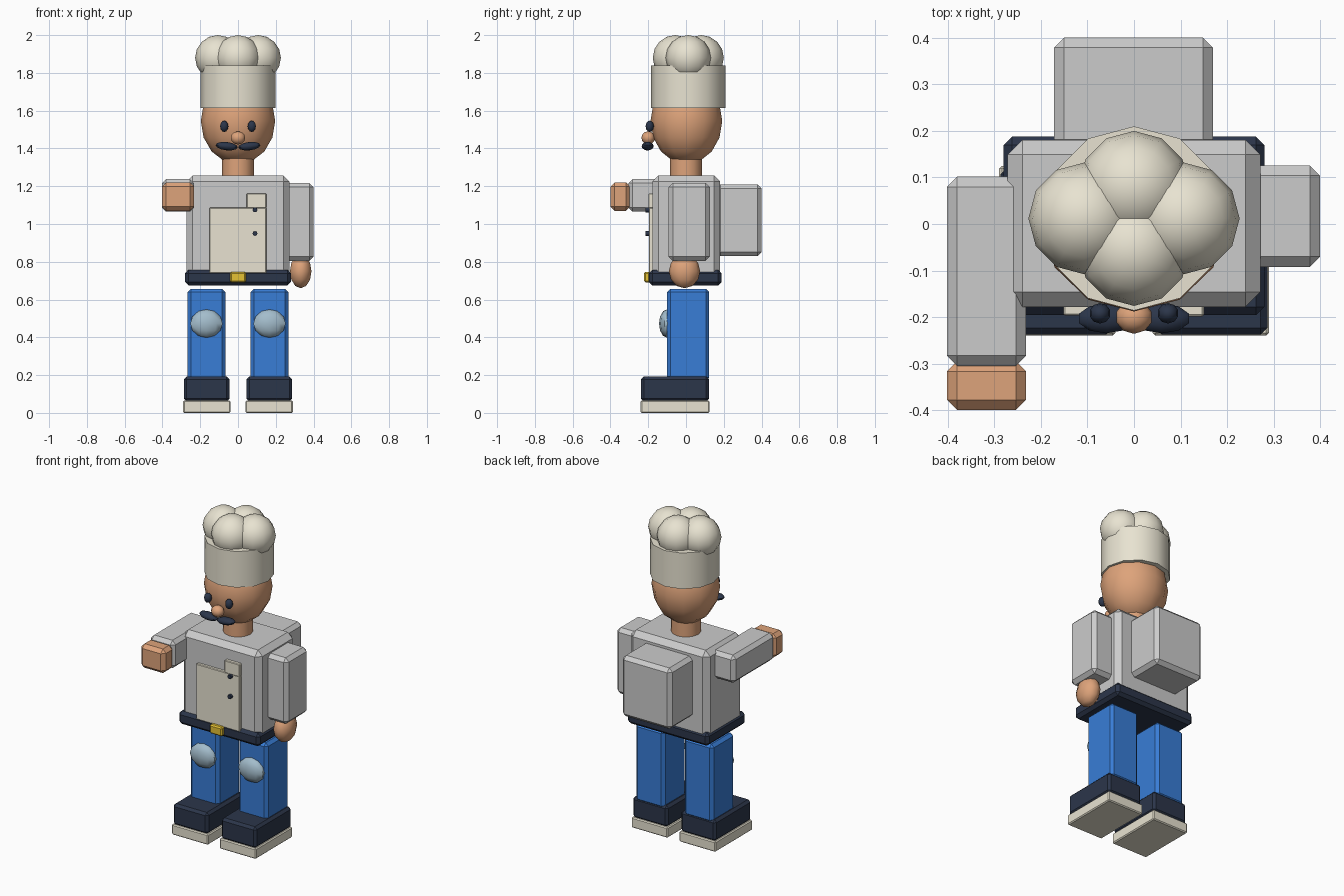
import bpy, math

if "Cube" in bpy.data.objects:
    bpy.data.objects.remove(bpy.data.objects["Cube"])


def material(name, rgb):
    m = bpy.data.materials.new(name)
    lin = [(c / 12.92 if c <= 0.04 else ((c + 0.055) / 1.055) ** 2.4) for c in rgb]
    m.diffuse_color = (*lin, 1)
    m.use_nodes = True
    m.node_tree.nodes["Principled BSDF"].inputs["Base Color"].default_value = m.diffuse_color
    return m


SKIN = material("skin", (0.87, 0.64, 0.48))
CREAM = material("cream", (0.91, 0.89, 0.82))
NAVY = material("navy", (0.17, 0.21, 0.29))
BLUE = material("blue", (0.22, 0.49, 0.84))
PATCH = material("patch", (0.64, 0.74, 0.80))
GOLD = material("gold", (0.90, 0.76, 0.20))
GREY = None


def finish(name, mat, smooth):
    ob = bpy.context.object
    ob.name = name
    if mat:
        ob.data.materials.append(mat)
    bpy.ops.object.transform_apply(location=False, rotation=True, scale=True)
    if smooth:
        bpy.ops.object.shade_smooth_by_angle(angle=math.radians(50))
    return ob


def box(name, x, y, z, mat=GREY, bevel=0.02):
    """Chamfered box from (min, max) ranges on each axis."""
    bpy.ops.mesh.primitive_cube_add(size=1, location=[sum(r) / 2 for r in (x, y, z)])
    bpy.context.object.scale = [r[1] - r[0] for r in (x, y, z)]
    ob = finish(name, mat, False)
    if bevel:
        mod = ob.modifiers.new("chamfer", 'BEVEL')
        mod.width = bevel
        mod.segments = 1
    return ob


def ball(name, loc, radii, mat, segs=12, rings=8, rot=(0, 0, 0)):
    bpy.ops.mesh.primitive_uv_sphere_add(segments=segs, ring_count=rings, radius=1,
                                         location=loc, rotation=rot)
    bpy.context.object.scale = radii
    return finish(name, mat, True)


def cylinder(name, loc, radius, depth, mat, sides=12, rot=(0, 0, 0)):
    bpy.ops.mesh.primitive_cylinder_add(vertices=sides, radius=radius, depth=depth,
                                        location=loc, rotation=rot)
    return finish(name, mat, True)


# Legs, boots and knee patches
for side, s in (("left", 1), ("right", -1)):
    def span(a, b):
        return tuple(sorted((s * a, s * b)))
    box(side + "_sole", span(0.04, 0.29), (-0.24, 0.125), (0, 0.065), CREAM, 0.006)
    box(side + "_boot", span(0.045, 0.287), (-0.238, 0.122), (0.06, 0.193), NAVY, 0.015)
    box(side + "_leg", span(0.067, 0.267), (-0.10, 0.123), (0.17, 0.657), BLUE, 0.018)
    ball(side + "_knee_patch", (s * 0.167, -0.10, 0.473), (0.09, 0.043, 0.075), PATCH, 10, 6)

# Torso, belt and buckle
box("torso", (-0.272, 0.272), (-0.178, 0.181), (0.70, 1.257), GREY, 0.032)
box("belt", (-0.28, 0.28), (-0.196, 0.188), (0.675, 0.757), NAVY, 0.018)
box("buckle", (-0.043, 0.043), (-0.222, -0.19), (0.69, 0.747), GOLD, 0.008)

# Front panel, lapel and buttons
box("front_panel", (-0.152, 0.15), (-0.197, -0.17), (0.74, 1.087), CREAM, 0.004)
box("lapel", (0.045, 0.15), (-0.199, -0.17), (1.083, 1.162), CREAM, 0.004)
for z in (0.95, 1.075):
    cylinder("button", (0.09, -0.205, z), 0.013, 0.02, NAVY, 8, (math.pi / 2, 0, 0))

# Backpack
box("backpack", (-0.172, 0.17), (0.16, 0.401), (0.83, 1.21), GREY, 0.022)

# Raised arm with fist
box("raised_sleeve", (-0.402, -0.232), (-0.305, 0.102), (1.065, 1.238), GREY, 0.022)
box("raised_fist", (-0.402, -0.232), (-0.40, -0.295), (1.07, 1.22), SKIN, 0.022)

# Hanging arm with hand
box("hanging_sleeve", (0.25, 0.40), (-0.092, 0.126), (0.805, 1.217), GREY, 0.022)
ball("hanging_hand", (0.332, -0.008, 0.75), (0.06, 0.083, 0.09), SKIN, 10, 6)

# Neck and head
cylinder("neck", (0, 0, 1.29), 0.085, 0.12, SKIN)
ball("head", (0, 0.002, 1.545), (0.197, 0.19, 0.228), SKIN, 12, 8)

# Face
ball("nose", (0, -0.20, 1.456), (0.04, 0.036, 0.035), SKIN, 10, 6)
for s in (1, -1):
    ball("eye", (s * 0.073, -0.192, 1.517), (0.023, 0.022, 0.03), NAVY, 10, 6)
    ball("moustache", (s * 0.06, -0.203, 1.412), (0.062, 0.032, 0.022), NAVY, 10, 6,
         (0, -s * math.radians(6), 0))

# Hat band and four puffs
cylinder("hat_band", (0, 0.012, 1.726), 0.198, 0.224, CREAM)
for dx, dy in ((0.107, 0), (-0.107, 0), (0, 0.068), (0, -0.068)):
    ball("hat_puff", (dx, 0.012 + dy, 1.88), (0.12, 0.12, 0.12), CREAM, 12, 8)
